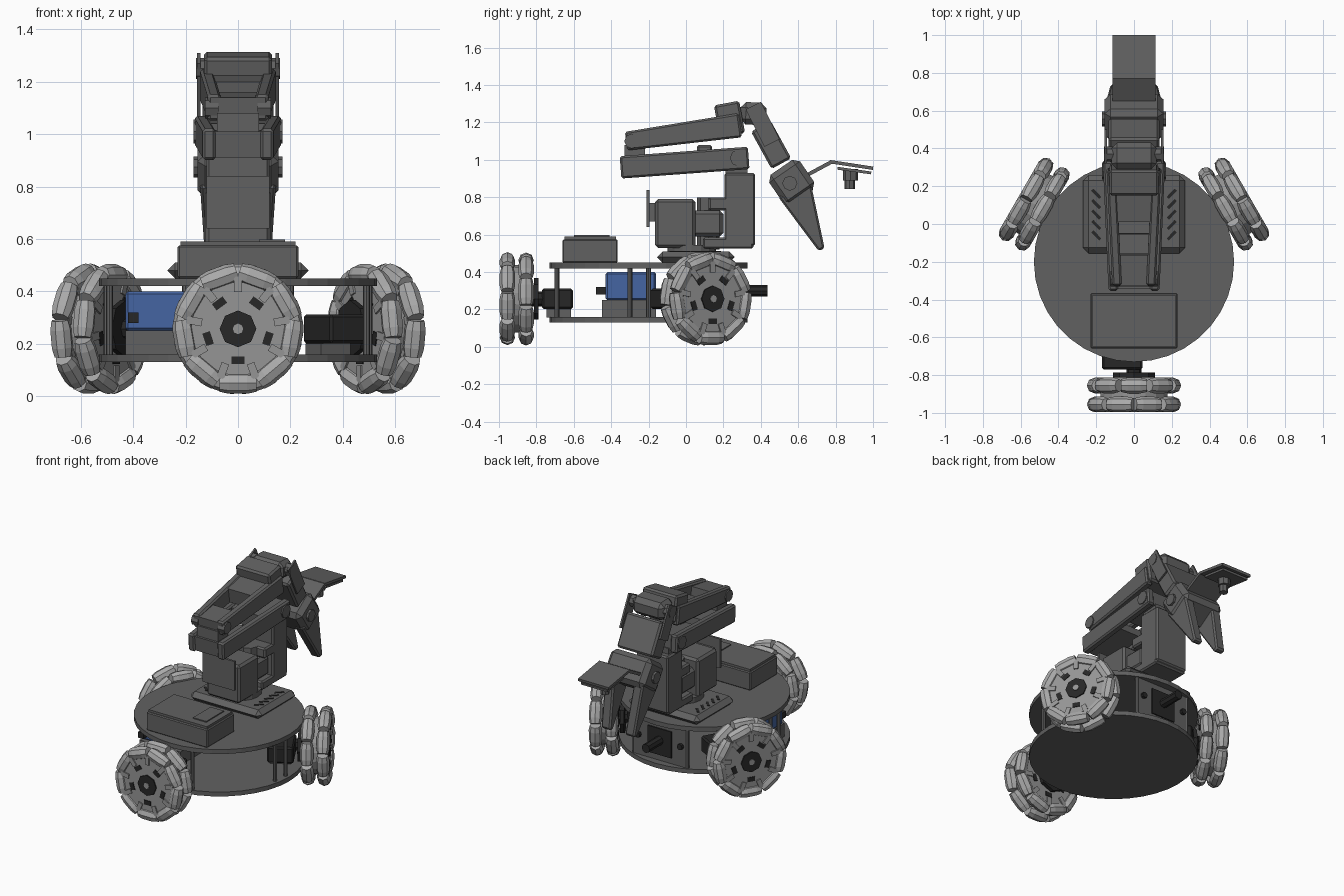
import bpy, bmesh, math
from mathutils import Matrix, Vector

cube = bpy.data.objects.get("Cube")
if cube:
    bpy.data.objects.remove(cube, do_unlink=True)


def material(name, red, green, blue):
    made = bpy.data.materials.new(name)
    made.use_nodes = True
    made.diffuse_color = (red, green, blue, 1)
    made.node_tree.nodes["Principled BSDF"].inputs["Base Color"].default_value = (red, green, blue, 1)
    return made


GREY = material("dark_grey", .12, .12, .12)
LIGHT = material("roller_grey", .4, .4, .4)
HUB = material("hub_grey", .3, .3, .3)
BLACK = material("black", .02, .02, .02)
BLUE = material("battery_blue", .06, .13, .36)

X, Y, Z = Vector((1, 0, 0)), Vector((0, 1, 0)), Vector((0, 0, 1))
ORIGIN = Vector()
SIDES = (-1, 1)


def add(name, bm, mat, bevel=0, place=None):
    """Turn a bmesh into an object with one colour and an optional chamfer."""
    bmesh.ops.recalc_face_normals(bm, faces=bm.faces)
    mesh = bpy.data.meshes.new(name)
    bm.to_mesh(mesh)
    bm.free()
    mesh.materials.append(mat)
    part = bpy.data.objects.new(name, mesh)
    bpy.context.collection.objects.link(part)
    if place:
        part.matrix_world = place
    if bevel:
        chamfer = part.modifiers.new("chamfer", "BEVEL")
        chamfer.width, chamfer.segments = bevel, 1


def brick(bm, centre, size, turn=Matrix()):
    shape = Matrix.Translation(centre) @ Matrix.Diagonal((*size, 1))
    bmesh.ops.create_cube(bm, size=1, matrix=turn @ shape)


def span(half):
    return (-half, half)


def block(name, x, y, z, mat=GREY, bevel=0, place=None):
    """Box from the low and high limits along each axis."""
    bm = bmesh.new()
    limits = (x, y, z)
    brick(bm, [(low + high) / 2 for low, high in limits], [high - low for low, high in limits])
    add(name, bm, mat, bevel, place)


def rod(name, at, axis, length, radius, mat=GREY, sides=8, place=None):
    """Cylinder centred on a point."""
    turn = axis.to_track_quat("Z", "Y").to_matrix().to_4x4()
    bm = bmesh.new()
    bmesh.ops.create_cone(bm, cap_ends=True, segments=sides, radius1=radius, radius2=radius,
                          depth=length, matrix=Matrix.Translation(at) @ turn)
    add(name, bm, mat, place=place)


def beam(name, start, end, depth, width, end_depth=None, bevel=0):
    """Tapered bar between two points of the arm, wide along x."""
    start, end = Vector(start), Vector(end)
    across = (end - start).cross(X).normalized()
    bm = bmesh.new()
    for point, thick in ((start, depth), (end, end_depth or depth)):
        for side in SIDES:
            for edge in SIDES:
                bm.verts.new(point + X * side * width / 2 + across * edge * thick / 2)
    bmesh.ops.convex_hull(bm, input=bm.verts)
    bmesh.ops.dissolve_limit(bm, angle_limit=math.radians(1), verts=bm.verts, edges=bm.edges)
    add(name, bm, GREY, bevel)


# Round chassis plates and the posts between them
MIDDLE = Vector((0, -.2, 0))
FLOOR, CEILING, DECK = .16, .42, .45
for name, height in (("bottom_plate", FLOOR - .015), ("top_plate", DECK - .015)):
    rod(name, MIDDLE + Z * height, Z, .03, .53, sides=36)
for side in SIDES:
    for x, y in ((.49, -.3), (.5, -.2), (.14, -.69), (.2, .27)):
        rod("post", (side * x, y, (FLOOR + CEILING) / 2), Z, CEILING - FLOOR, .013)

# Battery on its mount, and the rear sensor panel
block("battery_mount", (-.43, -.12), (-.45, -.16), (FLOOR, .25))
block("battery", (-.43, -.12), (-.43, -.16), (.25, .4), BLUE, bevel=.01)
block("battery_plug", (-.42, -.38), (-.48, -.43), (.28, .32), BLACK)
block("rear_panel", span(.2), (.26, .28), (FLOOR, CEILING))
block("rear_panel_inset", span(.09), (.28, .288), (.2, .38), BLACK)
rod("rear_sensor", (0, .36, .3), Y, .15, .03, BLACK)
for side in SIDES:
    rod("panel_bolt", (side * .16, .28, .3), Y, .04, .02, BLACK)


# Omni wheels: local x points outward, two staggered rows of barrel rollers
RIM, CORE, HALF = .25, .206, .07
COUNT, FACETS = 9, 8


def turn(share):
    return Matrix.Rotation(share * math.tau, 4, "X")


def roller(bm, x, spin):
    """Barrel whose outer edge follows the rim of the wheel."""
    rings = []
    for along in (-HALF, -HALF / 2, HALF / 2, HALF):
        radius = math.sqrt(RIM ** 2 - along ** 2) - CORE
        angles = [math.tau * k / FACETS for k in range(FACETS)]
        rings.append([bm.verts.new(spin @ Vector((x + radius * math.cos(a), along, CORE + radius * math.sin(a))))
                      for a in angles])
    bm.faces.new(rings[0])
    bm.faces.new(rings[-1])
    for near, far in zip(rings, rings[1:]):
        for k in range(FACETS):
            bm.faces.new((near[k - 1], near[k], far[k], far[k - 1]))


def wheel(place):
    rollers, forks, slots = bmesh.new(), bmesh.new(), bmesh.new()
    for row, x in enumerate(span(.05)):
        for i in range(COUNT):
            roller(rollers, x, turn((i + row / 2) / COUNT))
            brick(forks, (x, 0, .17), (.06, .03, .06), turn((i + row / 2 + .5) / COUNT))
    for i in range(5):
        for x in span(.072):
            brick(slots, (x, 0, .12), (.009, .05, .03), turn((i + .5) / 5))
    add("wheel_rollers", rollers, LIGHT, place=place)
    add("wheel_forks", forks, HUB, place=place)
    add("wheel_slots", slots, BLACK, place=place)
    rod("wheel_disc", ORIGIN, X, .144, .18, HUB, sides=18, place=place)
    rod("wheel_hub", ORIGIN, X, .16, .07, BLACK, place=place)
    rod("hub_bolt", X * .08, X, .01, .02, HUB, place=place)
    # Motor, flange and bracket behind the wheel
    rod("motor_flange", X * -.105, X, .025, .11, BLACK, place=place)
    rod("motor_shaft", X * -.11, X, .08, .04, BLACK, place=place)
    block("motor", (-.3, -.135), (-.17, .045), span(.055), BLACK, bevel=.01, place=place)
    block("motor_bracket", (-.29, -.16), (-.08, .04), (-.1, -.055), place=place)


for degrees, reach in ((-90, .705), (30, .61), (150, .61)):
    heading = Matrix.Rotation(math.radians(degrees), 4, "Z")
    wheel(Matrix.Translation(MIDDLE + heading @ X * reach + Z * .257) @ heading)

# Controller box
block("controller", span(.23), (-.66, -.365), (DECK, .575), bevel=.006)
block("controller_lid", span(.22), (-.65, -.375), (.575, .59))
block("controller_ridge", (.08, .18), (-.6, -.41), (.59, .597))

# Arm base tray with slanted vents, and turntable
TRAY = .51
block("arm_tray", span(.27), (-.155, .26), (DECK, TRAY), bevel=.03)
vents = bmesh.new()
for side in SIDES:
    for i in range(5):
        spot = Matrix.Translation((side * .2, i * .055 - .06, TRAY))
        brick(vents, ORIGIN, (.06, .016, .006), spot @ Matrix.Rotation(side * .8, 4, "Z"))
add("tray_vents", vents, BLACK)
rod("turntable", (0, .03, .52), Z, .05, .13, sides=16)

# Shoulder servo, gear block and upright bracket
block("shoulder_servo", span(.125), (-.165, .05), (.53, .79), bevel=.015)
block("servo_plate", span(.12), (-.21, -.195), (.64, .84))
block("servo_plate_mount", span(.08), (-.2, -.16), (.67, .77))
block("shoulder_gear", span(.1), (.03, .2), (.59, .73), bevel=.02)
rod("shoulder_pivot", (0, .12, .66), Z, .28, .06)
block("bracket_foot", span(.12), (.09, .36), (.525, .585), bevel=.01)
block("bracket_upright", span(.12), (.205, .37), (.54, .93), bevel=.01)
block("bracket_arm", span(.12), (.12, .3), (.73, .8), bevel=.01)
block("elbow_mount", span(.1), (.21, .33), (.9, .97))

# Lower and upper arm: twin rails that narrow to the front, joined by webs
for side in SIDES:
    beam("lower_rail", (side * .11, -.35, .96), (side * .14, .335, 1.01), .12, .05, bevel=.01)
    beam("upper_rail", (side * .09, -.32, 1.1), (side * .12, .29, 1.185), .1, .05, end_depth=.13, bevel=.01)
    rod("elbow_cap", (side * .15, .28, 1.01), X, .04, .045)
    rod("front_cap", (side * .1, -.29, 1.1), X, .05, .04)
beam("lower_web", (0, -.34, .96), (0, -.05, .99), .1, .2, end_depth=.05)
beam("lower_joint", (0, .08, .99), (0, .32, 1.01), .1, .26)
block("lower_knob", span(.05), (.06, .14), (1.03, 1.08), bevel=.01)
beam("upper_front_web", (0, -.32, 1.1), (0, -.16, 1.12), .08, .18)
beam("upper_rear_web", (0, .02, 1.15), (0, .2, 1.18), .1, .22)
block("front_link", span(.08), (-.33, -.22), (1, 1.08))

# Wrist blocks, side plates and link
beam("wrist_block", (0, .165, 1.205), (0, .3, 1.23), .175, .26, bevel=.012)
beam("wrist_servo", (0, .29, 1.25), (0, .43, 1.245), .12, .24, bevel=.03)
for side in SIDES:
    beam("wrist_plate", (side * .15, .36, 1.29), (side * .15, .46, 1.09), .09, .012)
    rod("wrist_disc", (side * .13, .37, 1.25), X, .06, .04)
beam("wrist_link", (0, .4, 1.18), (0, .51, .98), .12, .27, bevel=.012)

# Gripper palm and two claws
beam("gripper_palm", (0, .51, .96), (0, .62, .8), .2, .31, bevel=.03)
for side in SIDES:
    beam("claw", (side * .11, .58, .84), (side * .09, .725, .52), .19, .07, end_depth=.035, bevel=.01)
    rod("claw_bolt", (side * .15, .555, .875), X, .04, .04)

# Tool camera on a bent plate
beam("camera_bracket", (0, .65, .92), (0, .78, .99), .02, .23)
beam("camera_top", (0, .77, .99), (0, 1, .955), .018, .23)
beam("camera_board", (0, .81, .955), (0, .99, .93), .015, .2)
rod("camera_body", (0, .88, .92), Z, .06, .04)
rod("camera_lens", (0, .875, .87), Z, .05, .028)
